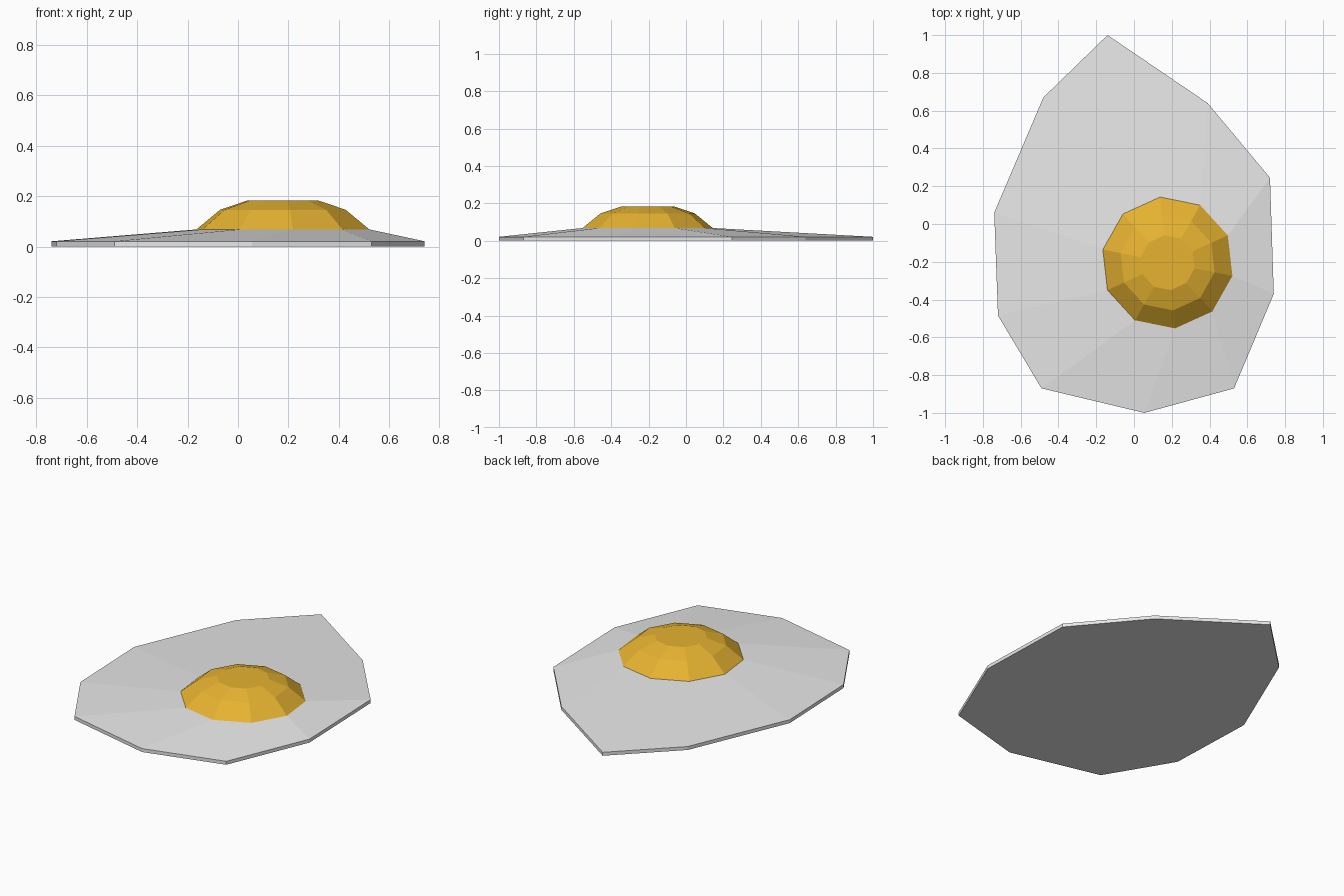
import bpy, bmesh, math

if "Cube" in bpy.data.objects:
    bpy.data.objects.remove(bpy.data.objects["Cube"])

def material(name, rgb):
    m = bpy.data.materials.new(name)
    m.diffuse_color = (*rgb, 1)
    m.use_nodes = True
    m.node_tree.nodes["Principled BSDF"].inputs["Base Color"].default_value = m.diffuse_color
    return m

def loft(name, rings, mat, cap_start, cap_end):
    """Join equal-sized rings of points with flat faces."""
    bm = bmesh.new()
    loops = [[bm.verts.new(p) for p in ring] for ring in rings]
    for a, b in zip(loops, loops[1:]):
        n = len(a)
        for i in range(n):
            j = (i + 1) % n
            bm.faces.new((a[i], a[j], b[j], b[i]))
    if cap_start:
        bm.faces.new(loops[0][::-1])
    if cap_end:
        bm.faces.new(loops[-1])
    me = bpy.data.meshes.new(name)
    bm.to_mesh(me)
    bm.free()
    me.materials.append(mat)
    ob = bpy.data.objects.new(name, me)
    bpy.context.collection.objects.link(ob)
    return ob

def yolk_ring(radius, z):
    # ten-sided ring, counter-clockwise from the back point
    return [(0.178 + radius * math.cos(math.radians(96.5 + 36 * i)),
             -0.205 + radius * math.sin(math.radians(96.5 + 36 * i)), z)
            for i in range(10)]

white = material("egg white", (0.85, 0.85, 0.85))
yellow = material("yolk yellow", (0.81, 0.46, 0.031))

# Egg white: irregular thin slab rising gently to the yolk
outline = [(-0.14, 1.0), (-0.48, 0.67), (-0.74, 0.06), (-0.72, -0.485),
           (-0.49, -0.87), (0.055, -1.0), (0.53, -0.87), (0.74, -0.37),
           (0.72, 0.245), (0.39, 0.64)]
loft("egg_white",
     [[(x, y, 0) for x, y in outline],
      [(x, y, 0.021) for x, y in outline],
      yolk_ring(0.35, 0.068)], white, True, False)

# Yolk: faceted dome with a flat top
loft("yolk", [yolk_ring(0.35, 0.068), yolk_ring(0.254, 0.146),
              yolk_ring(0.146, 0.182)], yellow, False, True)
